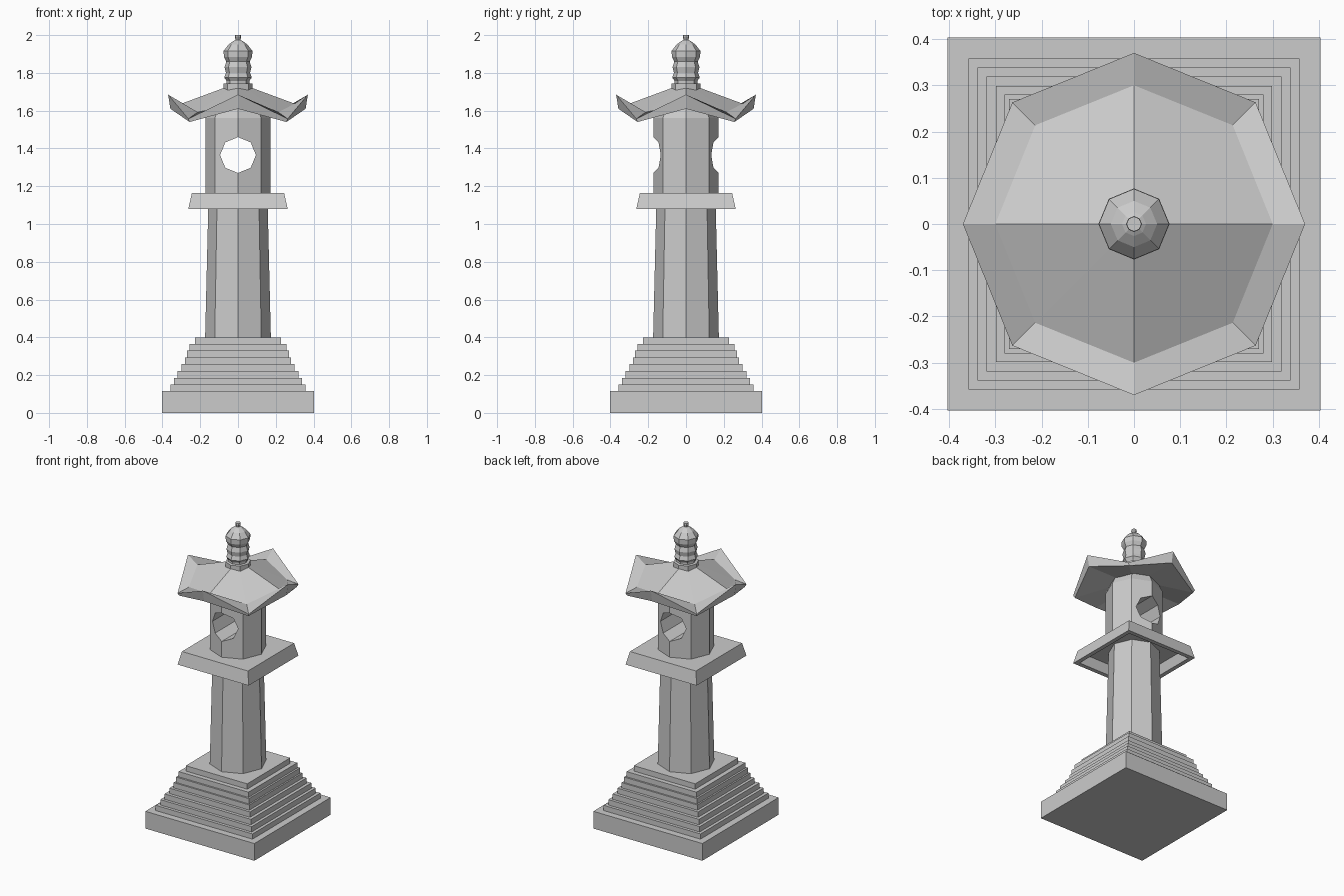
import bpy, bmesh
from math import sin, cos, pi, sqrt

if "Cube" in bpy.data.objects:
    bpy.data.objects.remove(bpy.data.objects["Cube"])


def loft(name, rings, n=8, start=0.0):
    """Closed solid through rings (r, z) or (r_even, z_even, r_odd, z_odd)."""
    bm = bmesh.new()
    loops = []
    for ring in rings:
        pair = [ring[:2], ring[-2:]]
        loop = []
        for i in range(n):
            r, z = pair[i % 2]
            a = start + 2 * pi * i / n
            loop.append(bm.verts.new((r * cos(a), r * sin(a), z)))
        loops.append(loop)
    for a, b in zip(loops, loops[1:]):
        for i in range(n):
            j = (i + 1) % n
            bm.faces.new((a[i], a[j], b[j], b[i]))
    bm.faces.new(loops[0][::-1])
    bm.faces.new(loops[-1])
    bmesh.ops.recalc_face_normals(bm, faces=bm.faces)
    me = bpy.data.meshes.new(name)
    bm.to_mesh(me)
    bm.free()
    ob = bpy.data.objects.new(name, me)
    bpy.context.collection.objects.link(ob)
    return ob


def square(name, profile):
    """Square loft; profile holds (half width, z)."""
    return loft(name, [(h * sqrt(2), z) for h, z in profile], 4, pi / 4)


# Plinth and stepped base
halves = [0.403, 0.358, 0.338, 0.319, 0.298, 0.28, 0.27, 0.258, 0.227]
levels = [0, 0.115, 0.15, 0.186, 0.222, 0.258, 0.293, 0.329, 0.364, 0.40]
profile = []
for i, h in enumerate(halves):
    profile += [(h, levels[i]), (h, levels[i + 1])]
square("stepped_base", profile)

# Tapered eight-sided column
loft("column", [(0.174, 0.40), (0.156, 1.145)])

# Platform with a recessed underside
square("platform", [(0.215, 1.14), (0.235, 1.08), (0.263, 1.08), (0.244, 1.165)])

# Lantern chamber with an octagonal opening from front to back
chamber = loft("lantern_chamber", [(0.173, 1.165), (0.173, 1.56), (0.14, 1.63)])
cutter = loft("opening_cutter", [(0.095, -0.5), (0.095, 0.5)])
cutter.rotation_euler = (pi / 2, 0, 0)
cutter.location.z = 1.365
cutter.hide_render = True
mod = chamber.modifiers.new("opening", "BOOLEAN")
mod.object = cutter
mod.solver = "EXACT"
bpy.context.view_layer.objects.active = chamber
bpy.ops.object.modifier_apply(modifier=mod.name)
bpy.data.objects.remove(cutter)

# Roof: even corners curl upward, odd corners droop
loft("roof", [
    (0.13, 1.61, 0.13, 1.61),
    (0.358, 1.61, 0.362, 1.54),
    (0.370, 1.685, 0.372, 1.557),
    (0.300, 1.637, 0.302, 1.592),
    (0.070, 1.722, 0.070, 1.712),
])

# Turned finial
loft("finial", [
    (0.077, 1.70), (0.077, 1.743), (0.060, 1.745), (0.060, 1.757),
    (0.073, 1.775), (0.064, 1.80), (0.071, 1.83), (0.062, 1.86),
    (0.075, 1.885), (0.076, 1.917), (0.050, 1.95), (0.026, 1.968),
    (0.013, 1.975), (0.017, 1.99), (0.016, 2.0),
])
